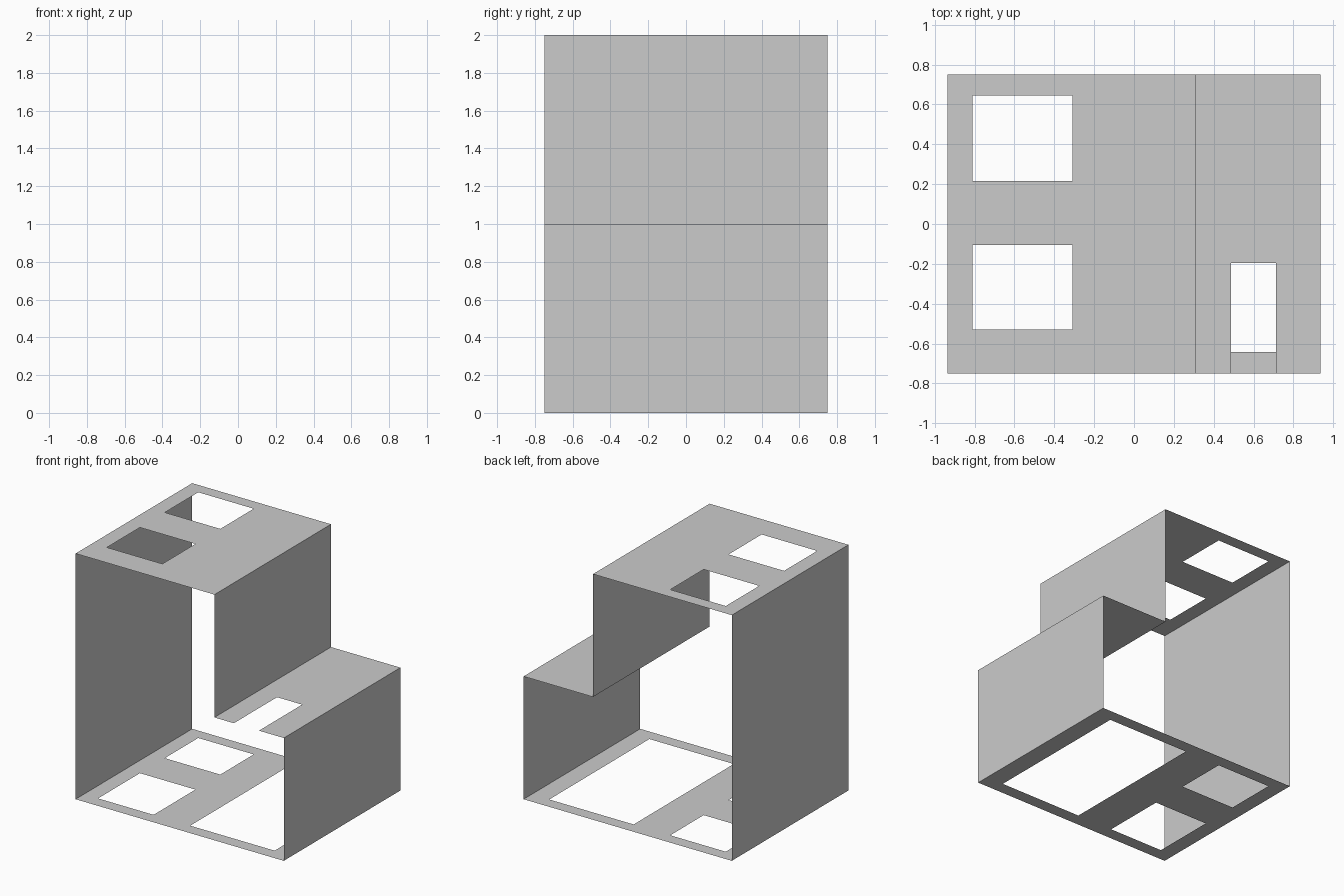
import bpy, bmesh

if "Cube" in bpy.data.objects:
    bpy.data.objects.remove(bpy.data.objects["Cube"])

L, S, R, D = -0.9375, 0.3125, 0.9375, 0.75   # left, step, right, half depth
BACK_HOLE = (-0.81, -0.31, 0.215, 0.645)


def finish(name, bm):
    mesh = bpy.data.meshes.new(name)
    bm.to_mesh(mesh)
    bm.free()
    bpy.context.collection.objects.link(bpy.data.objects.new(name, mesh))


def deck(name, x0, x1, z, holes, up=True):
    """Horizontal sheet with rectangular openings (x0, x1, y0, y1)."""
    xs = sorted({x0, x1, *(x for h in holes for x in h[:2])})
    ys = sorted({-D, D, *(y for h in holes for y in h[2:])})
    bm = bmesh.new()
    for a, b in zip(xs, xs[1:]):
        for c, d in zip(ys, ys[1:]):
            mx, my = (a + b) / 2, (c + d) / 2
            if any(h[0] < mx < h[1] and h[2] < my < h[3] for h in holes):
                continue
            pts = [(a, c), (b, c), (b, d), (a, d)]
            if not up:
                pts.reverse()
            bm.faces.new([bm.verts.new((x, y, z)) for x, y in pts])
    bmesh.ops.remove_doubles(bm, verts=bm.verts[:], dist=1e-5)
    finish(name, bm)


def wall(name, x, z0, z1, side=1):
    """Upright sheet across the full depth, facing +x or -x."""
    bm = bmesh.new()
    pts = [(-D * side, z0), (D * side, z0), (D * side, z1), (-D * side, z1)]
    bm.faces.new([bm.verts.new((x, y, z)) for y, z in pts])
    finish(name, bm)


# Upright walls; front and back stay open
wall("tall_left_wall", L, 0, 2, -1)
wall("upper_step_wall", S, 1, 2)
wall("low_right_wall", R, 0, 1)

# Top with two openings
deck("upper_deck", L, S, 2, [BACK_HOLE, (-0.81, -0.31, -0.53, -0.105)])

# Step with a notch open to the front
deck("step_deck", S, R, 1, [(0.488, 0.714, -D, -0.195)])

# Floor with two small openings and one large one
deck("floor", L, R, 0, [BACK_HOLE, (-0.81, -0.31, -0.643, -0.105),
                        (0.02, 0.78, -0.643, 0.645)], up=False)
